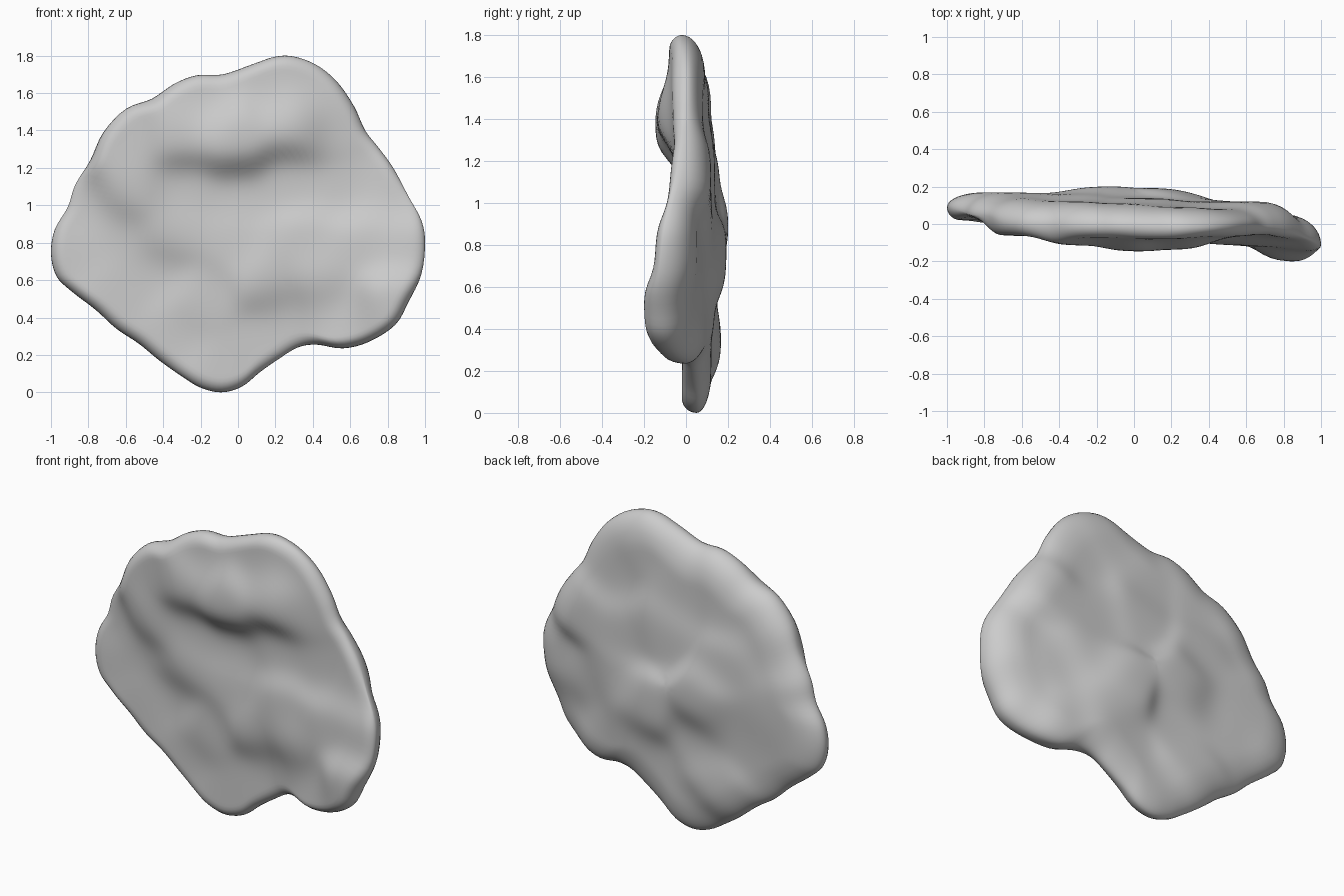
import bpy, bmesh, math
from mathutils import Vector

# Front silhouette (x, z), anticlockwise from the foot
OUTLINE = [(-.09, 0), (.02, .03), (.12, .11), (.22, .18), (.32, .24), (.42, .255), (.56, .235),
           (.70, .27), (.84, .36), (.91, .48), (.98, .63), (1, .80), (.98, .92), (.91, 1.05),
           (.83, 1.20), (.75, 1.31), (.68, 1.40), (.62, 1.53), (.53, 1.66), (.42, 1.75),
           (.30, 1.795), (.20, 1.795), (.08, 1.755), (-.08, 1.70), (-.22, 1.695), (-.34, 1.65),
           (-.46, 1.57), (-.60, 1.515), (-.72, 1.39), (-.79, 1.24), (-.87, 1.11), (-.91, .99),
           (-.98, .87), (-1, .74), (-.97, .62), (-.89, .54), (-.76, .44), (-.65, .34),
           (-.53, .26), (-.42, .17), (-.30, .085), (-.20, .025)]

# Relief control points (x, z, y) of the front face, back face and rim
FRONT = [(-.02, 1.36, -.15), (.31, 1.44, -.15), (-.32, 1.38, -.12), (.20, 1.65, -.08), (.52, 1.42, -.06),
         (.45, 1.65, -.06), (-.60, 1.35, -.06), (-.20, 1.60, -.07), (0, 1.04, -.02), (-.30, 1.08, -.03),
         (.30, 1.12, -.04), (.60, 1.10, -.05), (.85, 1.05, -.08), (-.58, 1.08, -.07), (-.85, .97, .04),
         (-.66, .84, .01), (-.90, .74, .02), (-.35, .85, -.05), (0, .82, -.05), (.35, .80, -.09),
         (.70, .80, -.12), (.93, .80, -.15), (.17, .60, -.08), (.45, .60, -.12), (.86, .48, -.205),
         (.62, .32, -.12), (.25, .39, -.01), (.48, .40, -.07), (-.45, .63, .02), (-.65, .55, -.0),
         (-.20, .50, -.03), (-.35, .30, -.0), (-.10, .10, -.02), (.10, .25, -.02), (.80, .36, -.2)]
BACK = [(.20, 1.60, .09), (0, 1.42, .11), (.43, 1.40, .08), (-.40, 1.40, .12), (-.65, 1.25, .14),
        (.65, 1.15, .12), (.35, 1.10, .12), (.08, 1.18, .14), (-.40, 1.08, .16), (-.75, .95, .17),
        (-.84, .70, .17), (-.25, .82, .205), (.20, .70, .195), (.42, .80, .13), (.63, .70, .08),
        (.85, .80, .05), (-.62, .62, .15), (.30, .48, .14), (.52, .42, .09), (.78, .50, .02),
        (-.30, .35, .17), (-.10, .12, .12), (-.20, .56, .13), (-.42, .70, .14), (.14, .34, .12),
        (-.58, .80, .17)]
RIM = [(.25, 1.8, -.02), (-.25, 1.69, -.01), (-.60, 1.51, 0), (-.83, 1.18, .05), (-1, .75, .09),
       (-.60, .30, .08), (-.09, 0, .05), (.30, .22, .04), (.56, .24, 0), (.84, .36, -.12),
       (.98, .65, -.13), (.97, .95, -.09), (.80, 1.25, -.02), (.62, 1.52, 0)]
CENTRE = Vector((0, .88))
CORE = .10                       # rim band with dense rings
BEVEL = {-1: .07, 0: .1, 1: .20}  # rounding width on front and back
STEPS = 4                        # outline subdivisions per control point


def relief(points, x, z, sigma):
    total = weight = 0
    for px, pz, py in points:
        w = math.exp(-((x - px) ** 2 + (z - pz) ** 2) / (2 * sigma ** 2)) + 1e-9
        total += w * py
        weight += w
    return total / weight


def smooth_loop(points):
    p = [Vector(q) for q in points]
    n, out = len(p), []
    for i in range(n):
        a, b, c, d = p[i - 1], p[i], p[(i + 1) % n], p[(i + 2) % n]
        for k in range(STEPS):
            t = k / STEPS
            out.append(.5 * (2 * b + (c - a) * t + (2 * a - 5 * b + 4 * c - d) * t * t
                             + (3 * b - a - 3 * c + d) * t ** 3))
    return out


loop = smooth_loop(OUTLINE)
n = len(loop)
bm = bmesh.new()


def surface_point(p, edge_distance, side):
    face = relief(FRONT if side < 0 else BACK, *p, .11)
    rim = relief(RIM, *p, .16)
    u = 1 - min(edge_distance / BEVEL[side], 1)
    y = rim + (face - rim) * math.sqrt(1 - u * u)
    return bm.verts.new((p.x, y, p.y))


def ring(side, t=1, depth=CORE):
    verts = []
    for q in loop:
        arm = q - CENTRE
        r = (arm.length - depth) * t
        verts.append(surface_point(CENTRE + arm.normalized() * r, arm.length - r, side))
    return verts


# Rings run from the front centre, round the rim, to the back centre
inner = [i / 24 for i in range(1, 25)]
rims = [CORE * (1 - math.sin(math.pi / 2 * k / 7)) for k in range(1, 7)]
rings = [ring(-1, t) for t in inner] + [ring(-1, 1, r) for r in rims]
rings.append([surface_point(q, 0, 0) for q in loop])
rings += [ring(1, 1, r) for r in reversed(rims)] + [ring(1, t) for t in reversed(inner)]
for a, b in zip(rings, rings[1:]):
    for i in range(n):
        j = (i + 1) % n
        bm.faces.new((a[i], a[j], b[j], b[i]))
for verts, side in ((rings[0], -1), (rings[-1], 1)):
    tip = surface_point(CENTRE, 1, side)
    for i in range(n):
        bm.faces.new((tip, verts[i], verts[(i + 1) % n]))
bmesh.ops.recalc_face_normals(bm, faces=bm.faces)

# Rock slab
mesh = bpy.data.meshes.new("rock_slab")
bm.to_mesh(mesh)
bm.free()
mesh.polygons.foreach_set("use_smooth", [True] * len(mesh.polygons))
rock = bpy.data.objects.new("rock_slab", mesh)
bpy.context.collection.objects.link(rock)
